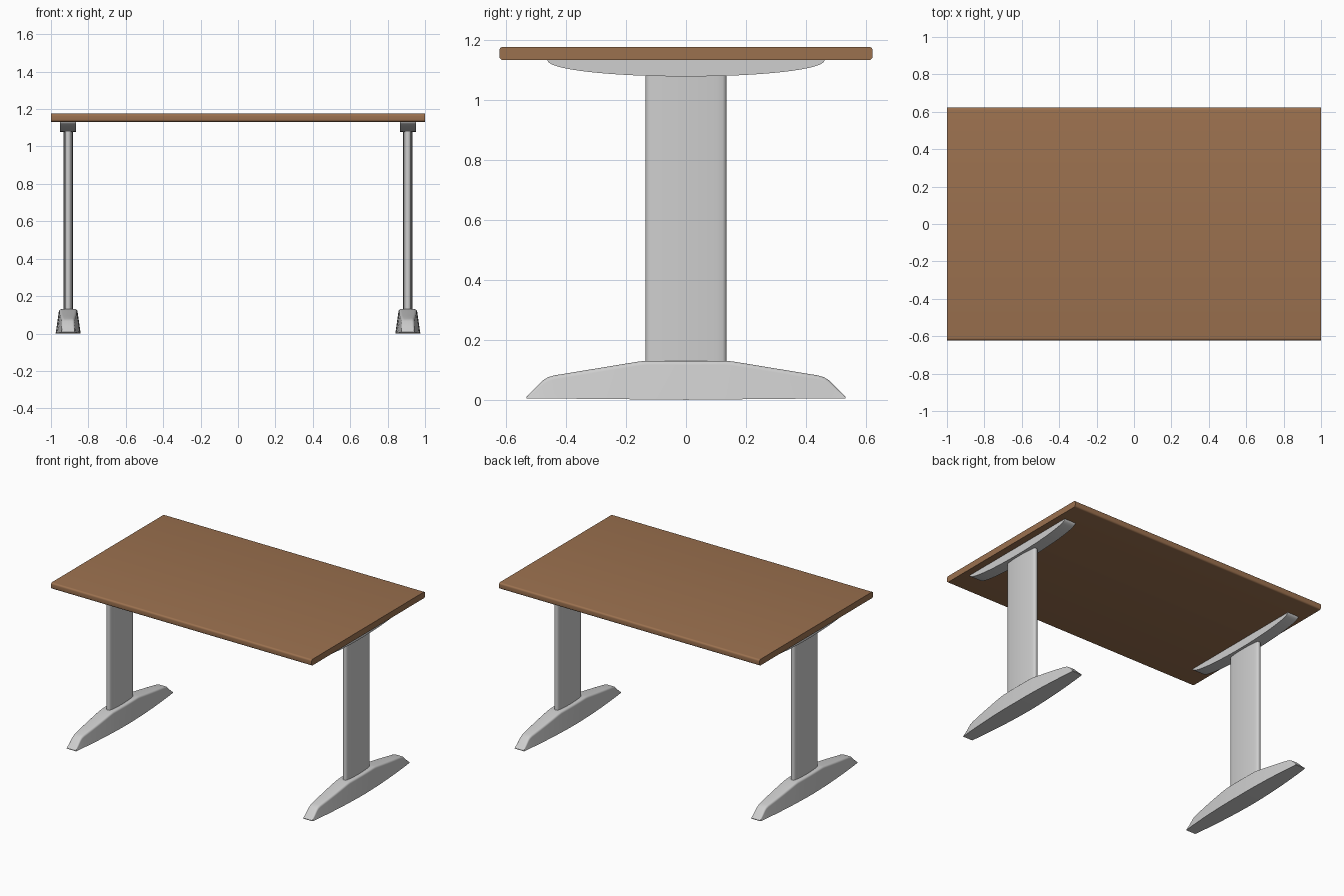
import bpy, bmesh, math

if "Cube" in bpy.data.objects:
    bpy.data.objects.remove(bpy.data.objects["Cube"])


def material(name, rgb):
    m = bpy.data.materials.new(name)
    m.diffuse_color = (*rgb, 1)
    m.use_nodes = True
    m.node_tree.nodes["Principled BSDF"].inputs["Base Color"].default_value = m.diffuse_color
    return m


WOOD = material("brown wood", (0.33, 0.165, 0.078))
GREY = material("light grey metal", (0.62, 0.62, 0.62))
LEG_X = 0.908


def loft(name, rings, mat, angle=30):
    """Skin a list of equal-length closed rings and cap both ends."""
    bm = bmesh.new()
    vs = [[bm.verts.new(p) for p in r] for r in rings]
    n = len(rings[0])
    for a, b in zip(vs, vs[1:]):
        for i in range(n):
            j = (i + 1) % n
            bm.faces.new((a[i], a[j], b[j], b[i]))
    bm.faces.new(vs[0])
    bm.faces.new(vs[-1])
    bmesh.ops.recalc_face_normals(bm, faces=bm.faces)
    me = bpy.data.meshes.new(name)
    bm.to_mesh(me)
    bm.free()
    ob = bpy.data.objects.new(name, me)
    bpy.context.collection.objects.link(ob)
    me.materials.append(mat)
    bpy.ops.object.select_all(action='DESELECT')
    ob.select_set(True)
    bpy.context.view_layer.objects.active = ob
    bpy.ops.object.shade_smooth_by_angle(angle=math.radians(angle))
    return ob


def rounded_rect(hw, z0, z1, r, n=5):
    """Rounded rectangle outline as (horizontal, vertical) pairs."""
    pts = []
    for k, (sx, c) in enumerate(((1, z1 - r), (-1, z1 - r), (-1, z0 + r), (1, z0 + r))):
        for i in range(n + 1):
            a = math.pi / 2 * (k + i / n)
            pts.append((sx * (hw - r) + r * math.cos(a), c + r * math.sin(a)))
    return pts


# table top: long edges rounded, short ends cut square
edge = rounded_rect(0.622, 1.132, 1.175, 0.012)
loft("table_top", [[(x, y, z) for y, z in edge] for x in (-1, 1)], WOOD)


def foot_height(y):
    prof = [(0, 0.13), (0.135, 0.13), (0.16, 0.127), (0.44, 0.081), (0.46, 0.075),
            (0.475, 0.066), (0.532, 0.009)]
    for (a, h), (b, k) in zip(prof, prof[1:]):
        if y <= b:
            return h + (k - h) * (y - a) / (b - a)
    return prof[-1][1]


def foot_ring(x, y):
    t = abs(y) / 0.532
    b = 0.067 - 0.030 * t * t          # plan narrows towards the tips
    z0 = 0.005 * t
    h = foot_height(abs(y))
    w = b - 0.13 * h
    r = min(0.014, (h - z0) * 0.4)
    arc = [(w - r + r * math.cos(a), h - r + r * math.sin(a))
           for a in (math.pi / 2 * i / 5 for i in range(6))]
    half = [(b, z0)] + arc
    return [(x + u, y, v) for u, v in half] + [(x - u, y, v) for u, v in reversed(half)]


FOOT_Y = [0, 0.07, 0.135, 0.147, 0.16, 0.22, 0.29, 0.36, 0.44, 0.46, 0.475, 0.505, 0.532]
FOOT_Y = [-y for y in reversed(FOOT_Y[1:])] + FOOT_Y

for side, sx in (("left", -1), ("right", 1)):
    x = sx * LEG_X
    # tapered foot
    loft(side + "_foot", [foot_ring(x, y) for y in FOOT_Y], GREY, 35)

    # flat column with gently bowed faces and rounded edges
    plan = []
    for s in (1, -1):
        for i in range(13):
            y = s * (0.122 - 0.244 * i / 12)
            plan.append((x + s * (0.025 - 0.009 * (y / 0.122) ** 2), y))
        for a in (0.25, 0.5, 0.75):
            plan.append((x + s * 0.016 * math.cos(math.pi * a),
                         -s * (0.122 + 0.013 * math.sin(math.pi * a))))
    loft(side + "_column", [[(u, v, z) for u, v in plan] for z in (0.12, 1.085)], GREY, 50)

    # support under the top, with a bowed lower edge
    bow = []
    for i in range(33):
        a = math.pi * i / 32
        bow.append((-0.462 * math.cos(a), 1.132 - 0.055 * math.sin(a) ** 0.95))
    loft(side + "_support", [[(x + d, y, z) for y, z in bow] for d in (-0.043, 0.043)], GREY, 40)
